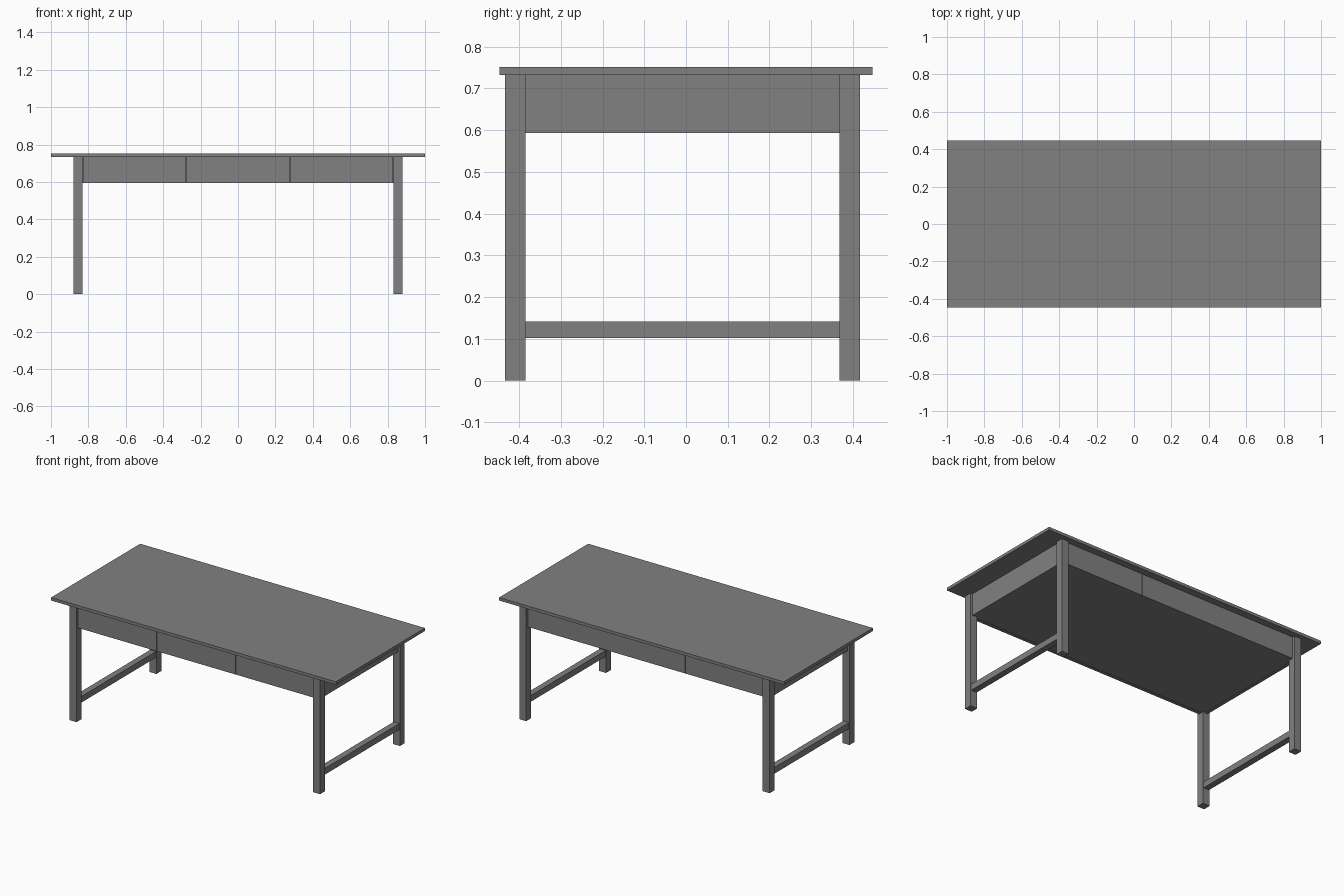
import bpy
import bmesh
from mathutils import Matrix

cube = bpy.data.objects.get("Cube")
if cube:
    bpy.data.objects.remove(cube, do_unlink=True)

grey = bpy.data.materials.new("mid_grey")
grey.use_nodes = True
colour = (0.22, 0.22, 0.22, 1)
grey.diffuse_color = colour
grey.node_tree.nodes["Principled BSDF"].inputs["Base Color"].default_value = colour


def box(name, x, y, z):
    """Box from (low, high) ranges on each axis."""
    ranges = (x, y, z)
    size = [hi - lo for lo, hi in ranges]
    centre = [(hi + lo) / 2 for lo, hi in ranges]
    bm = bmesh.new()
    bmesh.ops.create_cube(bm, size=1, matrix=Matrix.Diagonal((*size, 1)))
    mesh = bpy.data.meshes.new(name)
    bm.to_mesh(mesh)
    bm.free()
    mesh.materials.append(grey)
    obj = bpy.data.objects.new(name, mesh)
    obj.location = centre
    bpy.context.collection.objects.link(obj)
    return obj


def around(centre, width):
    return (centre - width / 2, centre + width / 2)


LEG = 0.049
LEG_X = 0.855
LEG_Y = {"front": -0.409, "back": 0.392}
TOP_Z = 0.732
APRON_Z = (0.593, TOP_Z)
APRON_T = 0.02
INNER_X = LEG_X - LEG / 2
INNER_Y = (LEG_Y["front"] + LEG / 2, LEG_Y["back"] - LEG / 2)

# Table top
box("table_top", (-1, 1), (-0.447, 0.447), (TOP_Z, 0.751))

# Legs, side aprons and low stretchers
for side, s in (("left", 1), ("right", -1)):
    for end, y in LEG_Y.items():
        box(f"{end}_{side}_leg", around(s * LEG_X, LEG), around(y, LEG), (0, TOP_Z))
    box(f"{side}_apron", around(s * LEG_X, APRON_T), INNER_Y, APRON_Z)
    box(f"{side}_stretcher", around(s * LEG_X, 0.04), INNER_Y, (0.102, 0.141))

# Front and back aprons, each made of three panels with fine seams
panel = 2 * INNER_X / 3
for end, y in LEG_Y.items():
    for i in (-1, 0, 1):
        box(f"{end}_apron_panel_{i + 2}", around(i * panel, panel - 0.002),
            around(y, APRON_T), APRON_Z)

# Closed drawer case between the aprons
box("drawer_case", (-LEG_X + APRON_T / 2, LEG_X - APRON_T / 2),
    (LEG_Y["front"] + APRON_T / 2, LEG_Y["back"] - APRON_T / 2),
    (APRON_Z[0] + 0.003, TOP_Z))
